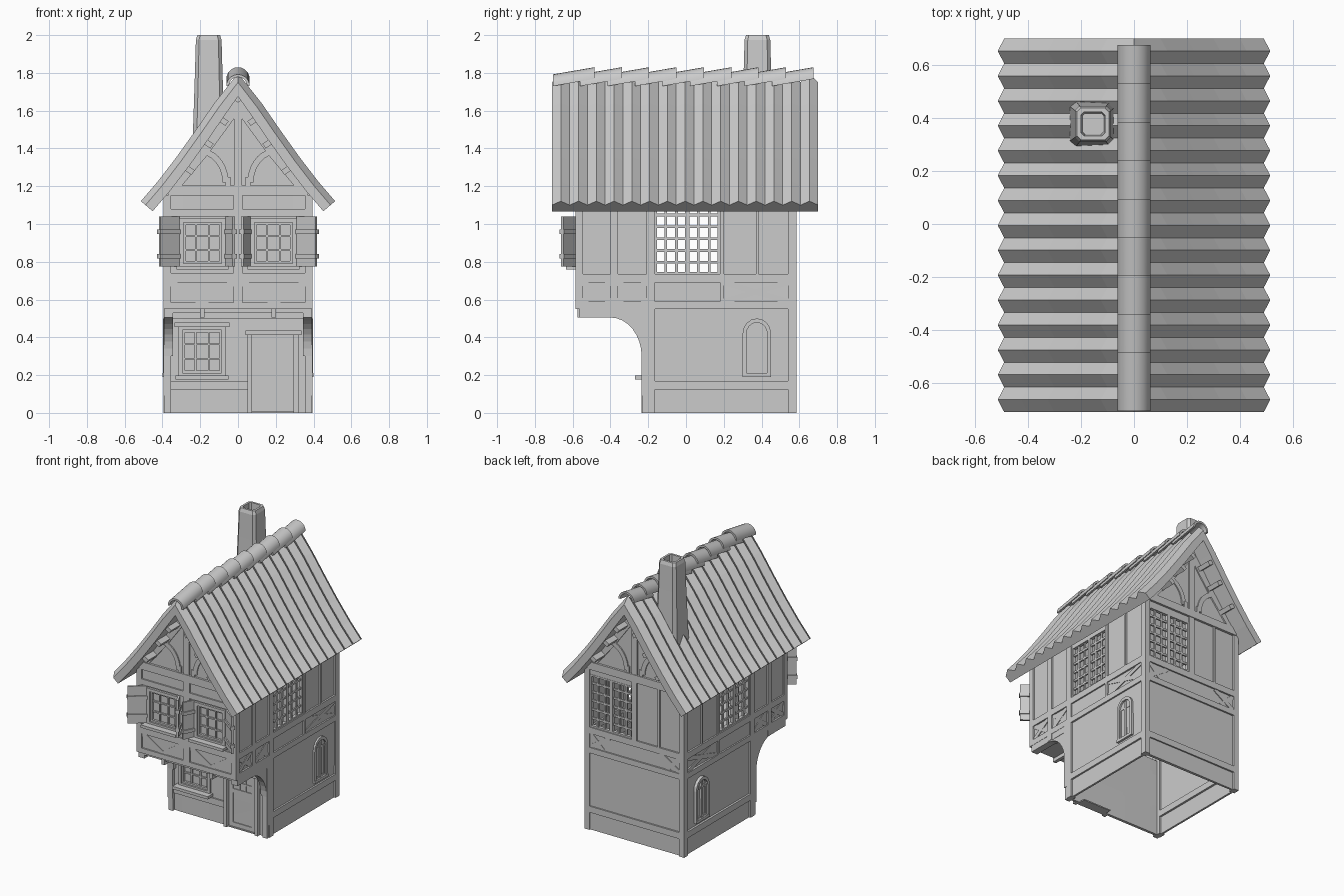
import bpy, bmesh, math
from mathutils import Vector
from collections import defaultdict

cube = bpy.data.objects.get("Cube")
if cube:
    bpy.data.objects.remove(cube, do_unlink=True)

grey = bpy.data.materials.new("plain_grey")
grey.use_nodes = True
GREY = (0.6, 0.6, 0.6, 1)
grey.diffuse_color = GREY
grey.node_tree.nodes["Principled BSDF"].inputs["Base Color"].default_value = GREY

parts = defaultdict(bmesh.new)
HX, BACK, JETTY, LOW = 0.375, 0.565, -0.565, -0.2   # wall planes
BAND = (0.59, 0.69)                                 # height of the braced band


# Wall frames map (along, up, outward) to space
def front(u, v, d): return Vector((u, JETTY - d, v))
def ground(u, v, d): return Vector((u, LOW - d, v))
def back(u, v, d): return Vector((u, BACK + d, v))
def left(u, v, d): return Vector((HX + d, u, v))
def right(u, v, d): return Vector((-HX - d, u, v))


def loft(name, rings, caps=True):
    bm = parts[name]
    rows = [[bm.verts.new(p) for p in ring] for ring in rings]
    n = len(rows[0])
    for a, b in zip(rows, rows[1:]):
        for i in range(n):
            bm.faces.new((a[i], a[(i + 1) % n], b[(i + 1) % n], b[i]))
    if caps:
        bm.faces.new(rows[0])
        bm.faces.new(rows[-1])


def prism(name, frame, pts, d0, d1):
    loft(name, [[frame(u, v, d) for u, v in pts] for d in (d0, d1)])


def rect(name, frame, u0, u1, v0, v1, d0=0, d1=0.02):
    prism(name, frame, [(u0, v0), (u1, v0), (u1, v1), (u0, v1)], d0, d1)


def strip(name, frame, p, q, w=0.03, d0=0, d1=0.014):
    p, q = Vector(p), Vector(q)
    n = (q - p).orthogonal().normalized() * w / 2
    prism(name, frame, [p + n, q + n, q - n, p - n], d0, d1)


def arc(cu, cv, ru, rv, a0, a1, n=8):
    return [(cu + ru * math.cos(math.radians(a0 + (a1 - a0) * i / n)),
             cv + rv * math.sin(math.radians(a0 + (a1 - a0) * i / n))) for i in range(n + 1)]


def border(name, frame, u0, u1, v0, v1, w, d0, d1):
    for a, b in ((u0, u0 + w), (u1 - w, u1)):
        rect(name, frame, a, b, v0, v1, d0, d1)
    for a, b in ((v0, v0 + w), (v1 - w, v1)):
        rect(name, frame, u0 + w, u1 - w, a, b, d0, d1)


def bars(name, frame, u0, u1, v0, v1, cols, rows, w, d0, d1):
    for i in range(1, cols):
        u = u0 + (u1 - u0) * i / cols
        rect(name, frame, u - w / 2, u + w / 2, v0, v1, d0, d1)
    for i in range(1, rows):
        v = v0 + (v1 - v0) * i / rows
        rect(name, frame, u0, u1, v - w / 2, v + w / 2, d0, d1)


def wall(frame, u0, u1, v0, v1, holes=()):
    us = sorted({u0, u1, *[h[0] for h in holes], *[h[1] for h in holes]})
    vs = sorted({v0, v1, *[h[2] for h in holes], *[h[3] for h in holes]})
    bm = parts["walls"]
    for a, b in zip(us, us[1:]):
        for c, d in zip(vs, vs[1:]):
            if not any(h[0] <= a < h[1] and h[2] <= c < h[3] for h in holes):
                bm.faces.new([bm.verts.new(frame(*p, 0)) for p in ((a, c), (b, c), (b, d), (a, d))])


def lattice(frame, u0, u1, v0, v1):
    mid = (u0 + u1) / 2
    for a, b in ((u0, mid), (mid, u1)):
        border("lattice_windows", frame, a, b, v0, v1, 0.012, -0.012, 0.012)
        bars("lattice_windows", frame, a, b, v0, v1, 3, 6, 0.014, -0.006, 0.006)


def casement(frame, u0, u1, v0, v1):
    border("window_frames", frame, u0 - 0.02, u1 + 0.02, v0 - 0.02, v1 + 0.02, 0.022, -0.01, 0.025)
    border("window_sashes", frame, u0, u1, v0, v1, 0.014, -0.01, 0.012)
    bars("window_sashes", frame, u0, u1, v0, v1, 3, 3, 0.01, -0.01, 0.006)
    rect("window_panes", frame, u0, u1, v0, v1, -0.01, -0.004)
    rect("window_sills", frame, u0 - 0.035, u1 + 0.035, v0 - 0.032, v0 - 0.012, 0, 0.07)


# Side walls with timber framing, lattice and arched windows
for f in (left, right):
    hole = (-0.165, 0.18, 0.735, 1.11)
    wall(f, LOW, BACK, 0, 0.55)
    wall(f, JETTY, BACK, 0.55, 1.16, [hole])
    lattice(f, *hole)
    for r in ((-0.2, 0.565, 0.125, 0.17), (-0.565, 0.565, 0.55, 0.59), (-0.565, 0.565, 0.69, 0.735),
              (0.54, 0.585, 0, 1.15), (-0.235, -0.165, 0.09, 0.55), (-0.21, -0.165, 0, 0.09),
              (-0.21, -0.165, 0.55, 1.15), (-0.4, -0.36, 0.51, 1.15), (-0.585, -0.545, 0.55, 1.15),
              (0.18, 0.2, 0.59, 1.15), (0.37, 0.385, 0.735, 1.15)):
        rect("side_timbers", f, *r, -0.02, 0.02)
    for a, b in ((-0.545, -0.4), (-0.36, -0.21), (0.2, 0.54)):
        strip("side_braces", f, (a, BAND[0]), (b, BAND[1]))
        strip("side_braces", f, (a, BAND[1]), (b, BAND[0]), d1=0.013)
    # Jetty beam and curved bracket
    rect("jetty_beams", f, -0.565, -0.2, 0.505, 0.56, -0.03, 0.018)
    prism("jetty_brackets", f, arc(-0.4, 0.3, 0.165, 0.205, 0, 90) + [(-0.2, 0.505), (-0.2, 0.3)], -0.03, 0.016)
    # Arched window
    outer = [(0.3, 0.2)] + arc(0.375, 0.42, 0.075, 0.08, 180, 0) + [(0.45, 0.2)]
    inner = [(0.32, 0.2)] + arc(0.375, 0.42, 0.055, 0.058, 180, 0) + [(0.43, 0.2)]
    for i in range(len(outer) - 1):
        prism("arched_window_frames", f, [outer[i], outer[i + 1], inner[i + 1], inner[i]], 0, 0.022)
    rect("arched_window_frames", f, 0.3, 0.45, 0.19, 0.21, 0, 0.024)
    rect("arched_window_frames", f, 0.366, 0.384, 0.21, 0.47, 0, 0.016)
    border("arched_window_frames", f, 0.32, 0.43, 0.21, 0.43, 0.012, 0, 0.012)

# Back wall
hole = (0.02, 0.355, 0.735, 1.11)
wall(back, -HX, HX, 0, 1.16, [hole])
lattice(back, *hole)
for r in ((-0.375, 0.375, 0.125, 0.17), (-0.375, 0.375, 0.55, 0.59), (-0.375, 0.375, 0.69, 0.735),
          (-0.02, 0.02, 0.735, 1.15), (-0.2, -0.185, 0.735, 1.15)):
    rect("back_timbers", back, *r)
for s in (-1, 1):
    rect("back_timbers", back, s * 0.355, s * 0.39, 0, 1.15)
    strip("back_braces", back, (s * 0.355, BAND[0]), (s * 0.2, BAND[1]))
    strip("back_braces", back, (s * 0.355, BAND[1]), (s * 0.25, BAND[0]), d1=0.013)

# Jettied upper front
panes = [(-0.29, -0.085, 0.79, 1.01), (0.085, 0.29, 0.79, 1.01)]
wall(front, -HX, HX, 0.55, 1.16, panes)
rect("jetty_floor", front, -HX, HX, 0.53, 0.55, LOW * 1.85, 0)
for r in ((-0.395, 0.395, 0.55, 0.585), (-0.395, 0.395, 0.69, 0.74), (-0.025, 0.025, 0.585, 1.15),
          (-0.375, 0.375, 1.04, 1.08)):
    rect("front_timbers", front, *r)
for s, p in zip((-1, 1), panes):
    casement(front, *p)
    rect("front_timbers", front, s * 0.36, s * 0.395, 0.55, 1.15)
    rect("joist_ends", front, s * 0.19 - 0.012, s * 0.19 + 0.012, 0.505, 0.55, -0.3, 0.01)
    for end in (0.025, 0.355):
        strip("front_braces", front, (s * end, BAND[1]), (s * 0.19, 0.585), 0.035)
    # Open shutters on both sides of each window
    for hx, dx, w in ((0.315, 0.8, 0.125), (0.06, -0.45, 0.085)):
        dy = -math.sqrt(1 - dx * dx)
        def leaf(u, v, d): return Vector((s * (hx + u * dx - d * dy), JETTY - 0.015 + u * dy + d * dx, v))
        rect("shutters", leaf, 0, w, 0.775, 1.04, -0.007, 0.007)
        for z in (0.83, 0.96):
            rect("shutter_battens", leaf, -0.01, w + 0.005, z - 0.012, z + 0.012, -0.015, 0.015)

# Ground floor front
low_pane = (-0.295, -0.085, 0.21, 0.44)
wall(ground, -HX, HX, 0, 0.55, [low_pane])
casement(ground, *low_pane)
rect("window_lintel", ground, -0.335, -0.045, 0.455, 0.478, 0, 0.04)
rect("ground_timbers", ground, -0.375, 0.05, 0.125, 0.17)
rect("ground_timbers", ground, -0.375, 0.375, 0.5, 0.55)
for s in (-1, 1):
    rect("ground_timbers", ground, s * 0.355, s * 0.39, 0, 0.55, 0, 0.03)
rect("door", ground, 0.075, 0.295, 0, 0.41, 0, 0.01)
border("door_panels", ground, 0.08, 0.29, 0.01, 0.405, 0.03, 0.01, 0.016)
rect("door_panels", ground, 0.11, 0.26, 0.25, 0.28, 0.01, 0.016)
bars("door_panels", ground, 0.11, 0.26, 0.28, 0.375, 3, 2, 0.01, 0.01, 0.015)
for a in (0.05, 0.295):
    rect("door_frame", ground, a, a + 0.025, 0, 0.42, 0, 0.035)
rect("door_frame", ground, 0.04, 0.335, 0.412, 0.437, 0, 0.045)
rect("door_step", ground, 0.075, 0.295, 0, 0.008, -0.05, 0.02)

# Roof: one corrugated shell with a smooth underside
half = [(0, 1.75), (0.1, 1.62), (0.2, 1.475), (0.3, 1.335), (0.4, 1.205), (0.49, 1.1)]
line = [Vector((-x, z)) for x, z in half[:0:-1]] + [Vector(p) for p in half]


def shifted(dist):
    out = []
    for i, p in enumerate(line):
        t = line[min(i + 1, len(line) - 1)] - line[max(i - 1, 0)]
        n = Vector((-t.y, t.x)).normalized()
        out.append(p + n * dist * (1.5 if p.x == 0 else 1))
    return out


RIBS, Y0, Y1 = 15, -0.71, 0.7
under = shifted(-0.05)[::-1]
rings = []
for i in range(2 * RIBS + 1):
    y = Y0 + (Y1 - Y0) * i / (2 * RIBS)
    rings.append([Vector((p.x, y, p.y)) for p in shifted(0.032 * (i % 2)) + under])
loft("roof", rings)

# Gables with rafters, king post, curved braces and purlin ends
for f in (front, back):
    prism("gable_walls", f, [(-0.375, 1.15), (0.375, 1.15), (0.375, 1.18), (0.2, 1.42), (0, 1.7),
                             (-0.2, 1.42), (-0.375, 1.18)], -0.01, 0.01)
    rect("gable_timbers", f, -0.37, 0.37, 1.15, 1.205, 0, 0.025)
    rect("gable_timbers", f, -0.022, 0.022, 1.205, 1.64, 0, 0.022)
    for s in (-1, 1):
        strip("gable_timbers", f, (s * 0.37, 1.17), (s * 0.19, 1.385), 0.07, 0, 0.02)
        strip("gable_timbers", f, (s * 0.2, 1.372), (0, 1.645), 0.07, 0, 0.018)
        rect("gable_timbers", f, s * 0.04, s * 0.065, 1.205, 1.25, 0, 0.02)
        band = arc(0.2, 1.22, 0.15, 0.18, 180, 100) + arc(0.2, 1.22, 0.118, 0.148, 100, 180)
        prism("gable_braces", f, [(s * u, v) for u, v in band], 0, 0.018)
        for x, z in ((0.07, 1.54), (0.15, 1.42), (0.25, 1.28)):
            strip("purlin_ends", f, (s * (x - 0.012), z - 0.008), (s * (x + 0.02), z + 0.014), 0.03, 0, 0.12)

# Overlapping ridge tiles
for i in range(9):
    y = Y0 + 0.005 + 0.145 * i
    shape = arc(0, 0, 0.062, 0.062, 0, 180, 10) + arc(0, 0, 0.048, 0.048, 180, 0, 10)
    loft("ridge_tiles", [[Vector((x, yy, z + h)) for x, z in shape]
                         for yy, h in ((y, 1.73), (y + 0.22, 1.768))])

# Tapered hollow chimney with chamfered corners
rings = []
for r, z in ((0.09, 1.36), (0.083, 1.5), (0.073, 1.8), (0.068, 1.975), (0.06, 2.0), (0.045, 2.0), (0.04, 1.8)):
    c = r * 0.75
    ring = [(r, -c), (r, c), (c, r), (-c, r), (-r, c), (-r, -c), (-c, -r), (c, -r)]
    rings.append([Vector((x - 0.155, y + 0.378, z)) for x, y in ring])
loft("chimney", rings)

# Turn every part into an object
for name, bm in parts.items():
    if name == "walls":
        bmesh.ops.remove_doubles(bm, verts=bm.verts, dist=0.0005)
    bmesh.ops.recalc_face_normals(bm, faces=bm.faces)
    mesh = bpy.data.meshes.new(name)
    bm.to_mesh(mesh)
    bm.free()
    mesh.materials.append(grey)
    obj = bpy.data.objects.new(name, mesh)
    bpy.context.collection.objects.link(obj)
    if name == "walls":
        mod = obj.modifiers.new("thickness", "SOLIDIFY")
        mod.thickness, mod.offset = 0.02, 0
    if name == "ridge_tiles":
        bpy.context.view_layer.objects.active = obj
        obj.select_set(True)
        bpy.ops.object.shade_smooth_by_angle(angle=math.radians(40))
        obj.select_set(False)
